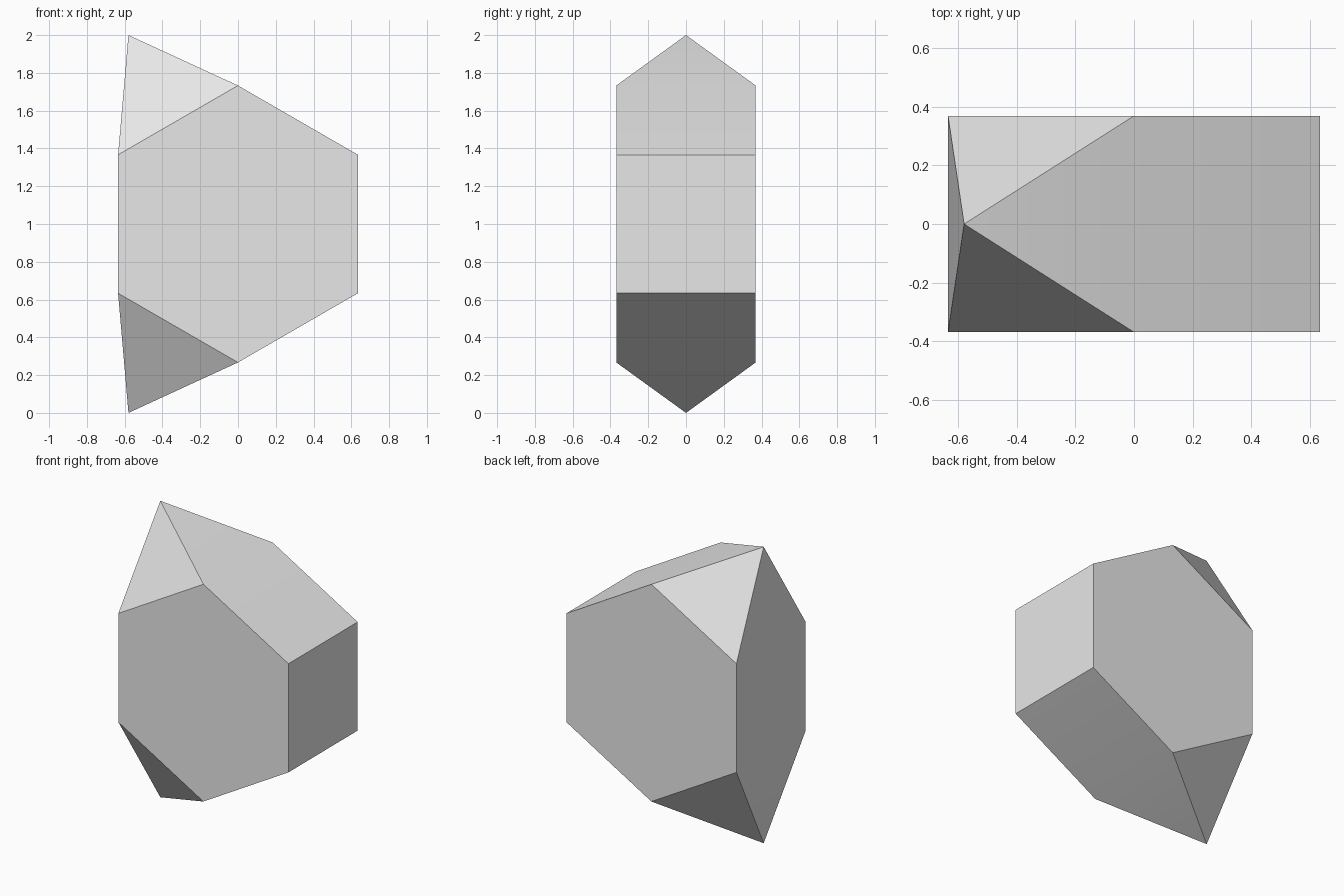
import bpy
import bmesh
import math

if "Cube" in bpy.data.objects:
    bpy.data.objects.remove(bpy.data.objects["Cube"], do_unlink=True)

# Stone colour
stone = bpy.data.materials.new("light_grey_stone")
stone.use_nodes = True
grey = (0.8, 0.8, 0.8, 1)
stone.diffuse_color = grey
stone.node_tree.nodes["Principled BSDF"].inputs["Base Color"].default_value = grey

RADIUS = 0.733      # hexagon corner radius
HALF_DEPTH = 0.369
TIP_X = -0.58

bm = bmesh.new()

# Hexagonal front and back facets
for y in (-HALF_DEPTH, HALF_DEPTH):
    for i in range(6):
        a = math.radians(90 + 60 * i)
        bm.verts.new((RADIUS * math.cos(a), y, 1 + RADIUS * math.sin(a)))

# Upper and lower tips
for z in (0, 2):
    bm.verts.new((TIP_X, 0, z))

# Wrap the crystal and merge its flat facets
bmesh.ops.convex_hull(bm, input=bm.verts[:])
bmesh.ops.dissolve_limit(bm, angle_limit=math.radians(1),
                         verts=bm.verts[:], edges=bm.edges[:])
bmesh.ops.recalc_face_normals(bm, faces=bm.faces[:])

mesh = bpy.data.meshes.new("crystal")
bm.to_mesh(mesh)
bm.free()
mesh.materials.append(stone)
crystal = bpy.data.objects.new("crystal", mesh)
bpy.context.collection.objects.link(crystal)

# Soft shading across the shallow side ridges only
bpy.ops.object.select_all(action="DESELECT")
crystal.select_set(True)
bpy.context.view_layer.objects.active = crystal
bpy.ops.object.shade_smooth_by_angle(angle=math.radians(20))
